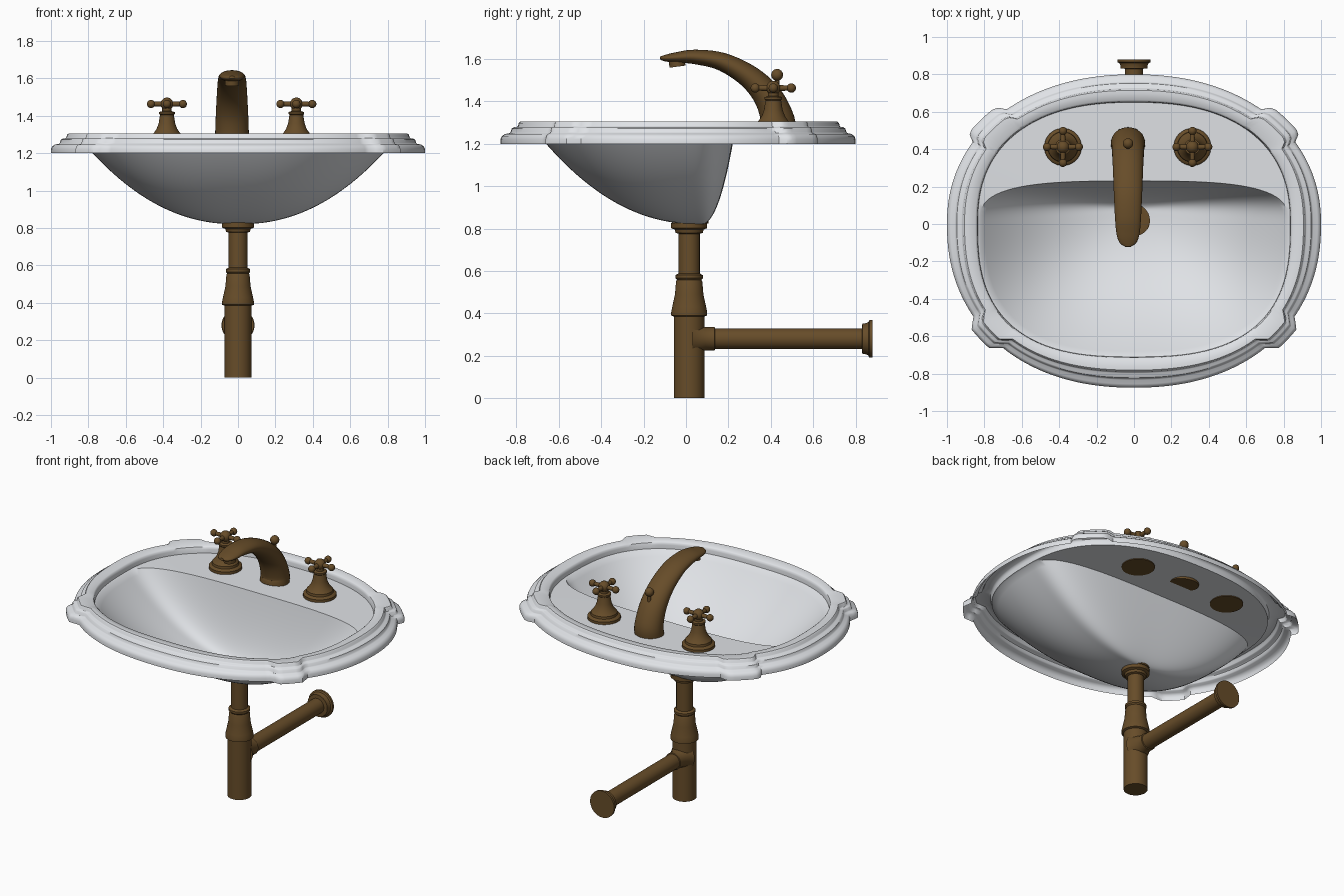
import bpy, bmesh, math
from mathutils import Vector, Matrix

if "Cube" in bpy.data.objects:
    bpy.data.objects.remove(bpy.data.objects["Cube"], do_unlink=True)


def make_material(name, color):
    m = bpy.data.materials.new(name)
    m.use_nodes = True
    m.diffuse_color = color
    m.node_tree.nodes["Principled BSDF"].inputs["Base Color"].default_value = color
    return m


porcelain = make_material("porcelain", (0.74, 0.76, 0.79, 1))
bronze = make_material("aged_bronze", (0.135, 0.073, 0.022, 1))


def finish(bm, name, mat, fix_normals=True, angle=35):
    if fix_normals:
        bmesh.ops.recalc_face_normals(bm, faces=bm.faces)
    me = bpy.data.meshes.new(name)
    bm.to_mesh(me)
    bm.free()
    me.materials.append(mat)
    ob = bpy.data.objects.new(name, me)
    bpy.context.collection.objects.link(ob)
    bpy.ops.object.select_all(action='DESELECT')
    ob.select_set(True)
    bpy.context.view_layer.objects.active = ob
    bpy.ops.object.shade_smooth_by_angle(angle=math.radians(angle))
    return ob


def loft(bm, rings, cap_start=True, cap_end=True):
    """Skin a list of closed point rings."""
    loops = [[bm.verts.new(p) for p in ring] for ring in rings]
    n = len(loops[0])
    for a, b in zip(loops, loops[1:]):
        for i in range(n):
            j = (i + 1) % n
            bm.faces.new((a[i], a[j], b[j], b[i]))
    if cap_start:
        bm.faces.new(loops[0][::-1])
    if cap_end:
        bm.faces.new(loops[-1])


def lathe(name, profile, origin, axis='Z', segments=40):
    """Revolve (radius, distance) pairs about an axis."""
    bm = bmesh.new()
    turn = [math.tau * i / segments for i in range(segments)]
    loft(bm, [[(r * math.cos(t), r * math.sin(t), h) for t in turn] for r, h in profile])
    if axis == 'Y':
        bmesh.ops.rotate(bm, verts=bm.verts, matrix=Matrix.Rotation(-math.pi / 2, 3, 'X'))
    bmesh.ops.translate(bm, verts=bm.verts, vec=origin)
    return finish(bm, name, bronze)


def add_ball(bm, center, radius):
    bmesh.ops.create_uvsphere(bm, u_segments=20, v_segments=12, radius=radius,
                              matrix=Matrix.Translation(center))


def add_rod(bm, start, end, r1, r2):
    start, end = Vector(start), Vector(end)
    d = end - start
    rot = d.to_track_quat('Z', 'Y').to_matrix().to_4x4()
    bmesh.ops.create_cone(bm, cap_ends=True, segments=20, radius1=r1, radius2=r2, depth=d.length,
                          matrix=Matrix.Translation((start + end) / 2) @ rot)


# Sink basin: one skin from the stepped rim, over the tap deck, into the bowl
STEPS = 240
ANGLES = [math.tau * i / STEPS for i in range(STEPS)]


def oval(t, a, back, front, n_back, n_front):
    b, n = (back, n_back) if math.sin(t) >= 0 else (front, n_front)
    return (abs(math.cos(t) / a) ** n + abs(math.sin(t) / b) ** n) ** (-1 / n)


def corner_block(t):
    """1 within the raised corner blocks, 0 elsewhere."""
    deg = math.degrees(math.atan2(abs(math.sin(t)), abs(math.cos(t))))
    lo, hi = (28, 41) if math.sin(t) > 0 else (31.5, 42)
    k = min((deg - lo) / 2.5 + 0.5, (hi - deg) / 2.5 + 0.5)
    k = max(0, min(1, k))
    return k * k * (3 - 2 * k)


def rim_ring(f, z):
    ring = []
    for t in ANGLES:
        outer = oval(t, 1.0, 0.80, 0.875, 2.15, 2.2)
        inner = oval(t, 0.835, 0.65, 0.71, 2.4, 2.7)
        bump = 0.05 * corner_block(t) * (1 if f < 0.7 else max(0, (1 - f) / 0.3))
        r = (outer + (inner - outer) * f) * (1 + bump)
        ring.append((r * math.cos(t), r * math.sin(t), z))
    return ring


def bowl_ring(s):
    ring = []
    for t in ANGLES:
        r = s * oval(t, 0.825, 0.23, 0.705, 3.2, 2.7)
        ring.append((r * math.cos(t), r * math.sin(t) + 0.07 * (1 - s), 0.82 + 0.433 * s ** 2.2))
    return ring


rim_profile = [(0, 1.2), (0, 1.222), (0.04, 1.236), (0.12, 1.246), (0.25, 1.25), (0.29, 1.256),
               (0.32, 1.272), (0.38, 1.278), (0.47, 1.28), (0.5, 1.284), (0.52, 1.298),
               (0.57, 1.305), (0.68, 1.305), (0.92, 1.299), (0.97, 1.293), (0.99, 1.28), (1.0, 1.256)]
bm = bmesh.new()
loft(bm, [rim_ring(f, z) for f, z in rim_profile]
     + [bowl_ring(1 - 0.97 * i / 30) for i in range(31)], cap_start=False)
finish(bm, "sink_basin", porcelain, fix_normals=False, angle=40)

# Drain and waste pipes
lathe("drain_cover", [(0.085, 0.825), (0.085, 0.838), (0.06, 0.842), (0.02, 0.836)], (0, 0.02, 0))
lathe("drain_pipe", [(0.072, 0), (0.072, 0.385), (0.085, 0.39), (0.085, 0.405), (0.08, 0.43),
                     (0.067, 0.49), (0.062, 0.55), (0.058, 0.558), (0.065, 0.566), (0.065, 0.58),
                     (0.05, 0.588), (0.05, 0.775), (0.064, 0.78), (0.068, 0.795), (0.085, 0.802),
                     (0.085, 0.826)], (0, 0.015, 0))
lathe("wall_pipe", [(0.085, 0.03), (0.055, 0.09), (0.055, 0.135), (0.049, 0.137), (0.049, 0.83),
                    (0.072, 0.832), (0.072, 0.845), (0.078, 0.86), (0.088, 0.865), (0.088, 0.879)],
      (0, 0, 0.28), axis='Y')

# Curved spout: (y, z, half thickness, half width) along its centre line
TAP_X = -0.032
path = [(0.43, 1.25, 0.085, 0.092), (0.433, 1.31, 0.08, 0.09), (0.388, 1.42, 0.068, 0.086),
        (0.30, 1.515, 0.055, 0.081), (0.17, 1.587, 0.043, 0.076), (0.04, 1.610, 0.034, 0.07),
        (-0.05, 1.607, 0.024, 0.062), (-0.1, 1.604, 0.015, 0.045), (-0.122, 1.606, 0.007, 0.015)]


def smooth_path(points, sub=5):
    """Catmull-Rom interpolation through the points."""
    p = [Vector(q) for q in points]
    p = [2 * p[0] - p[1]] + p + [2 * p[-1] - p[-2]]
    out = []
    for a, b, c, d in zip(p, p[1:], p[2:], p[3:]):
        for i in range(sub):
            t = i / sub
            out.append(b + (c - a) * (t / 2) + (2 * a - 5 * b + 4 * c - d) * (t * t / 2)
                       + (3 * b - a - 3 * c + d) * (t ** 3 / 2))
    return out + [p[-2]]


centers = smooth_path(path)
rings = []
for i, c in enumerate(centers):
    d = centers[min(i + 1, len(centers) - 1)] - centers[max(i - 1, 0)]
    d = Vector((d.x, d.y)).normalized()
    rings.append([(TAP_X + c.w * math.cos(a), c.x + d.y * c.z * math.sin(a),
                   c.y - d.x * c.z * math.sin(a))
                  for a in (math.tau * k / 32 for k in range(32))])
bm = bmesh.new()
loft(bm, rings)
finish(bm, "spout", bronze)

bm = bmesh.new()
add_rod(bm, (TAP_X, -0.04, 1.564), (TAP_X, -0.045, 1.6), 0.038, 0.038)
finish(bm, "spout_nozzle", bronze)

# Lift rod for the drain stopper
bm = bmesh.new()
add_rod(bm, (TAP_X, 0.43, 1.36), (TAP_X, 0.43, 1.52), 0.01, 0.01)
add_ball(bm, (TAP_X, 0.43, 1.525), 0.028)
finish(bm, "lift_rod", bronze)

# Pair of cross-handled taps
tap_profile = [(0.1, 1.25), (0.1, 1.272), (0.092, 1.28), (0.082, 1.283), (0.08, 1.298), (0.07, 1.308),
               (0.055, 1.33), (0.044, 1.36), (0.037, 1.405), (0.042, 1.41), (0.042, 1.42),
               (0.025, 1.425), (0.025, 1.485), (0.018, 1.493), (0.006, 1.497)]
for side, x in (("right", -0.38), ("left", 0.312)):
    lathe(side + "_tap_body", tap_profile, (x, 0.412, 0))
    bm = bmesh.new()
    hub = Vector((x, 0.412, 1.463))
    add_ball(bm, hub, 0.034)
    for k in range(4):
        out = Vector((math.cos(k * math.pi / 2), math.sin(k * math.pi / 2), 0))
        add_rod(bm, hub, hub + out * 0.085, 0.016, 0.011)
        add_ball(bm, hub + out * 0.085, 0.022)
    finish(bm, side + "_tap_handle", bronze)
